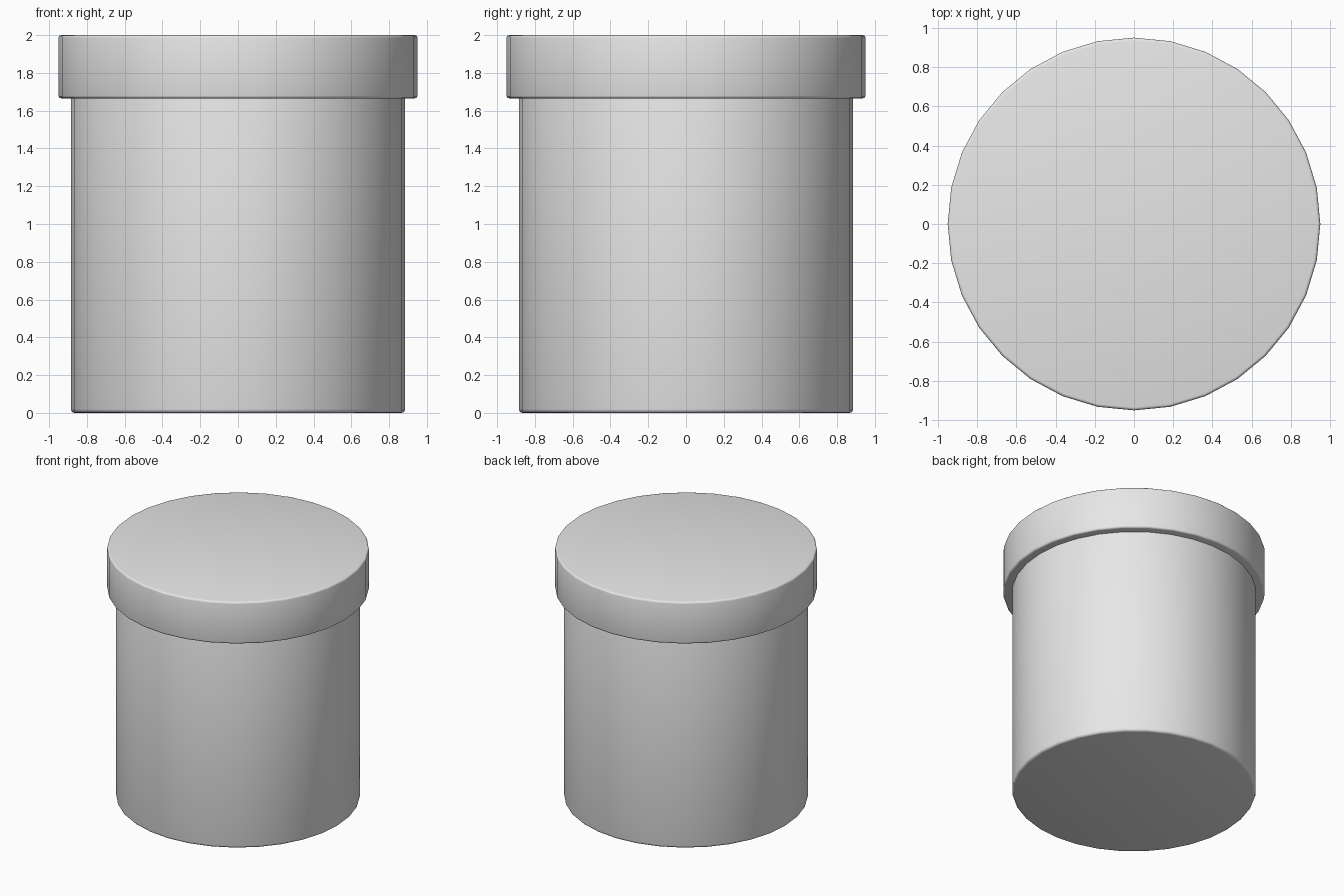
import bpy
import math

cube = bpy.data.objects.get("Cube")
if cube:
    bpy.data.objects.remove(cube, do_unlink=True)

# One plain grey for the whole jar
GREY = (0.8, 0.8, 0.8, 1.0)
grey = bpy.data.materials.new("light_grey")
grey.use_nodes = True
grey.diffuse_color = GREY
grey.node_tree.nodes["Principled BSDF"].inputs["Base Color"].default_value = GREY


def rounded_cylinder(name, radius, bottom, top, bevel):
    """32-sided smooth cylinder with softly rounded rims."""
    bpy.ops.mesh.primitive_cylinder_add(
        vertices=32, radius=radius, depth=top - bottom,
        location=(0, 0, (bottom + top) / 2))
    obj = bpy.context.object
    obj.name = name
    obj.data.materials.append(grey)
    bpy.ops.object.shade_smooth()
    mod = obj.modifiers.new("rounded_rims", 'BEVEL')
    mod.width = bevel
    mod.segments = 3
    mod.limit_method = 'ANGLE'
    mod.angle_limit = math.radians(40)
    return obj


# Body reaches up inside the lid
rounded_cylinder("jar_body", 0.885, 0.0, 1.75, 0.02)
# Overhanging lid
rounded_cylinder("jar_lid", 0.95, 1.665, 2.0, 0.015)
